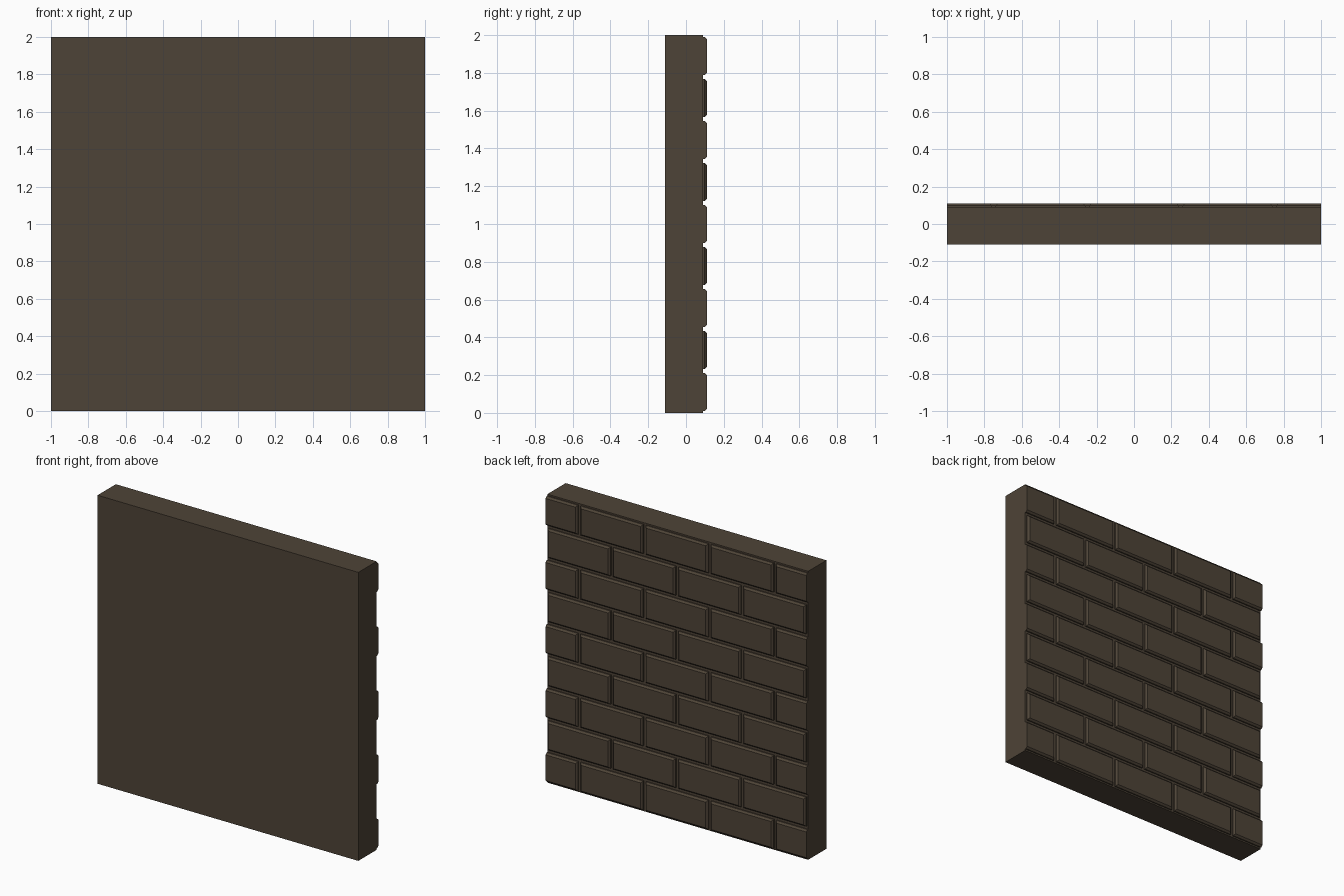
import bpy, bmesh

if "Cube" in bpy.data.objects:
    bpy.data.objects.remove(bpy.data.objects["Cube"])

WALL_FRONT, WALL_BACK, BRICK_BACK = -0.11, 0.09, 0.11
ROWS, BRICK_W = 9, 0.5
ROW_H = 2.0 / ROWS
GAP, BEVEL = 0.02, 0.012

stone = bpy.data.materials.new("dark brown stone")
stone.diffuse_color = (0.076, 0.057, 0.038, 1)
stone.use_nodes = True
stone.node_tree.nodes["Principled BSDF"].inputs["Base Color"].default_value = stone.diffuse_color


def add_box(bm, x0, x1, y0, y1, z0, z1):
    verts = bmesh.ops.create_cube(bm, size=1)["verts"]
    for v in verts:
        v.co.x = x1 if v.co.x > 0 else x0
        v.co.y = y1 if v.co.y > 0 else y0
        v.co.z = z1 if v.co.z > 0 else z0


def finish(bm, name):
    bmesh.ops.recalc_face_normals(bm, faces=bm.faces)
    mesh = bpy.data.meshes.new(name)
    bm.to_mesh(mesh)
    bm.free()
    mesh.materials.append(stone)
    obj = bpy.data.objects.new(name, mesh)
    bpy.context.collection.objects.link(obj)
    return obj


# plain wall slab
bm = bmesh.new()
add_box(bm, -1, 1, WALL_FRONT, WALL_BACK, 0, 2)
finish(bm, "wall_slab")

# raised bricks in running bond on the back
bm = bmesh.new()
for row in range(ROWS):
    z0 = row * ROW_H + GAP / 2
    z1 = (row + 1) * ROW_H - GAP / 2
    shifted = row % 2 == 0
    start = -1.25 if shifted else -1.0
    for i in range(5 if shifted else 4):
        x0 = start + i * BRICK_W
        add_box(bm, x0 + GAP / 2, x0 + BRICK_W - GAP / 2,
                WALL_BACK - 0.005, BRICK_BACK, z0, z1)

# chamfer the outer edges of each brick
outer = [e for e in bm.edges if all(v.co.y > BRICK_BACK - 1e-4 for v in e.verts)]
bmesh.ops.bevel(bm, geom=outer, offset=BEVEL, segments=1, affect='EDGES')

# cut the end bricks flush with the wall sides
for side in (-1, 1):
    cut = bmesh.ops.bisect_plane(
        bm, geom=bm.verts[:] + bm.edges[:] + bm.faces[:],
        plane_co=(side, 0, 0), plane_no=(side, 0, 0), clear_outer=True)
    edges = [g for g in cut["geom_cut"] if isinstance(g, bmesh.types.BMEdge)]
    bmesh.ops.holes_fill(bm, edges=edges, sides=0)
finish(bm, "bricks")
